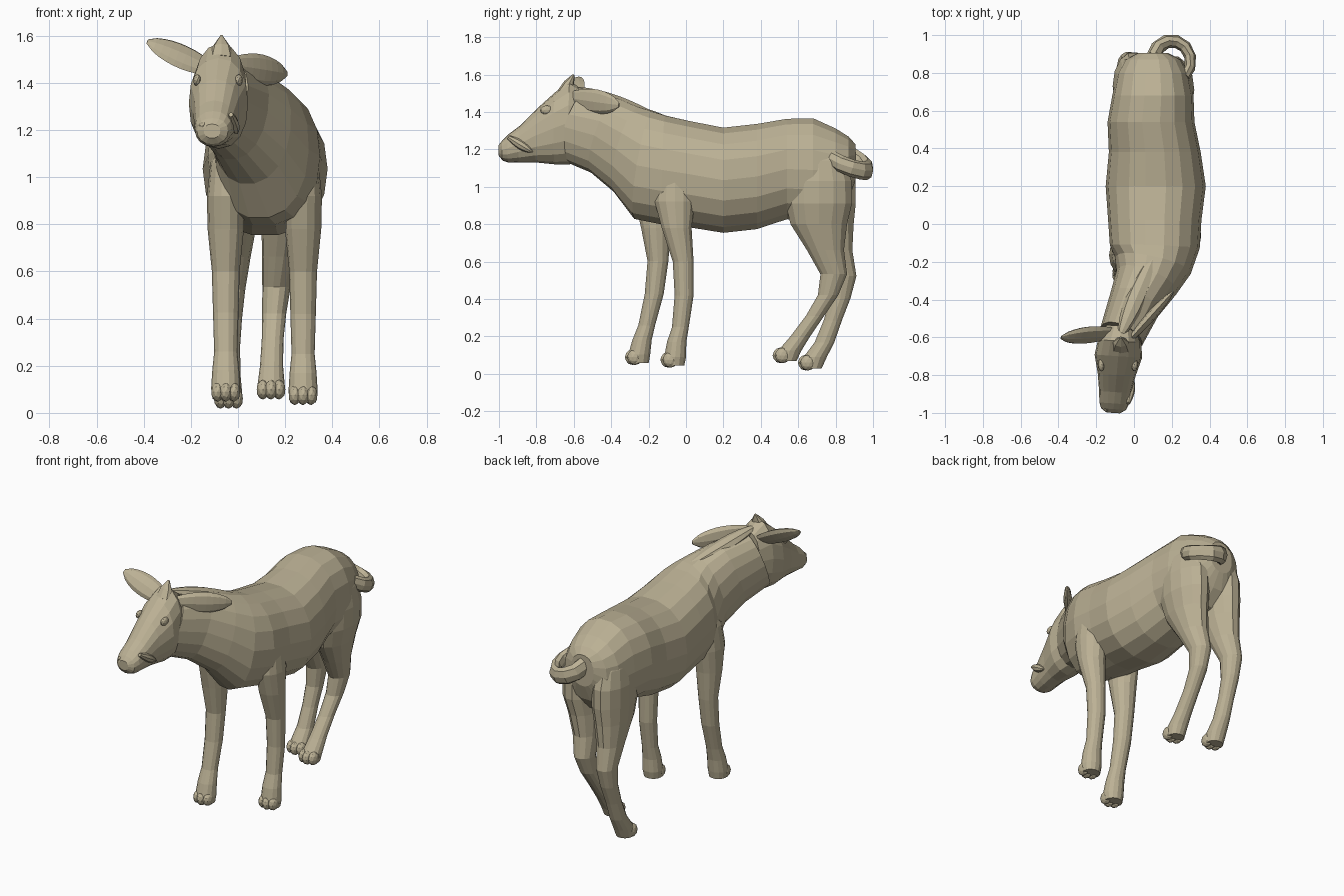
import bpy, bmesh, math
from mathutils import Vector, Matrix

if "Cube" in bpy.data.objects:
    bpy.data.objects.remove(bpy.data.objects["Cube"])

hide = bpy.data.materials.new("tan_hide")
hide.diffuse_color = (.5, .44, .30, 1)
hide.use_nodes = True
hide.node_tree.nodes["Principled BSDF"].inputs["Base Color"].default_value = hide.diffuse_color


def finish(name, bm):
    bmesh.ops.recalc_face_normals(bm, faces=bm.faces)
    me = bpy.data.meshes.new(name)
    bm.to_mesh(me)
    bm.free()
    me.materials.append(hide)
    ob = bpy.data.objects.new(name, me)
    bpy.context.collection.objects.link(ob)
    return ob


def skin(name, rings):
    """Bridge rings of points into a closed, flat shaded skin."""
    bm = bmesh.new()
    vs = [[bm.verts.new(p) for p in r] for r in rings]
    n = len(vs[0])
    for a, b in zip(vs, vs[1:]):
        for i in range(n):
            j = (i + 1) % n
            bm.faces.new((a[i], a[j], b[j], b[i]))
    bm.faces.new(vs[0])
    bm.faces.new(vs[-1])
    return finish(name, bm)


def ring(c, u, v, n, power=1):
    """Oval ring; power below 1 makes it boxier."""
    pts = []
    for i in range(n):
        a = 2 * math.pi * i / n
        s, t = math.cos(a), math.sin(a)
        pts.append(c + u * math.copysign(abs(s) ** power, s) + v * math.copysign(abs(t) ** power, t))
    return pts


def tilted(x, y, z, ru, rv, yaw=0, pitch=0, n=18, power=1):
    m = Matrix.Rotation(math.radians(yaw), 3, 'Z') @ Matrix.Rotation(math.radians(-pitch), 3, 'X')
    return ring(Vector((x, y, z)), m @ Vector((ru, 0, 0)), m @ Vector((0, 0, rv)), n, power)


def sweep(name, path, sizes, roll=0, n=8):
    """Oval tube along a path; sizes give half thickness and half height."""
    rings = []
    for i, (p, (ru, rv)) in enumerate(zip(path, sizes)):
        t = (path[min(i + 1, len(path) - 1)] - path[max(i - 1, 0)]).normalized()
        u = Matrix.Rotation(math.radians(roll), 3, t) @ t.cross(Vector((0, 0, 1))).normalized()
        rings.append(ring(p, u * ru, u.cross(t) * rv, n))
    return skin(name, rings)


def leaf(name, base, tip, thick, width, roll=0, blunt=.7, steps=9):
    """Straight leaf shape, wide in the middle and narrow at the ends."""
    ts = [i / steps for i in range(steps + 1)]
    swell = [math.sin(math.pi * (.1 + .885 * t ** 1.15)) ** blunt for t in ts]
    path = [Vector(base).lerp(Vector(tip), t) for t in ts]
    return sweep(name, path, [(thick * s, width * s) for s in swell], roll)


def blob(name, loc, size):
    bm = bmesh.new()
    bmesh.ops.create_icosphere(bm, subdivisions=2, radius=1)
    bmesh.ops.scale(bm, vec=size, verts=bm.verts)
    bmesh.ops.translate(bm, vec=loc, verts=bm.verts)
    return finish(name, bm)


# Trunk and neck: y, centre x, centre z, half width, half height
trunk = [(.905, .10, 1.13, .08, .1), (.87, .10, 1.10, .15, .17), (.80, .10, 1.08, .19, .235),
         (.68, .10, 1.09, .215, .28), (.54, .09, 1.095, .23, .272), (.38, .11, 1.055, .243, .285),
         (.20, .115, 1.035, .265, .285), (.02, .11, 1.067, .247, .288), (-.12, .11, 1.09, .238, .295),
         (-.22, .10, 1.115, .205, .295),
         (-.31, .065, 1.20, .17, .24), (-.43, .0, 1.275, .14, .215), (-.60, -.07, 1.32, .12, .19)]
rings = []
for y, x, z, w, h in trunk:
    turn = min(1, max(0, (-.1 - y) / .25))  # neck turns aside and rises
    rings.append(tilted(x, y, z, w, h, -26 * turn, 20 * turn, power=.9))
skin("body_and_neck", rings)

# Ridge along the top of the neck
leaf("neck_crest", (.11, -.16, 1.375), (-.08, -.61, 1.53), .055, .04)

# Head: y, top z, bottom z, half width
head = [(-.54, 1.51, 1.17, .08), (-.62, 1.565, 1.12, .115), (-.70, 1.505, 1.12, .126),
        (-.80, 1.415, 1.13, .1), (-.89, 1.325, 1.13, .085), (-.95, 1.28, 1.13, .078),
        (-.98, 1.25, 1.14, .066), (-1.0, 1.225, 1.165, .035)]
skin("head", [tilted(-.02 + .09 * y, y, (t + b) / 2, w, (t - b) / 2, -4, n=16, power=.9)
              for y, t, b, w in head])

# Pointed tuft on the crown
tuft = [Vector((-.07, -.66, 1.50)), Vector((-.07, -.625, 1.55)), Vector((-.07, -.60, 1.60))]
sweep("crown_tuft", tuft, [(.055, .03), (.04, .03), (.005, .005)])

# Eyes and nostrils on both sides
for s, side in ((-1, "left"), (1, "right")):
    blob("eye_" + side, (-.085 + s * .088, -.745, 1.41), (.017, .035, .025))
    blob("nostril_" + side, (-.11 + s * .038, -.975, 1.22), (.018, .018, .016))

# Lip flap on the right of the mouth
leaf("lip_flap", (-.03, -.95, 1.265), (-.005, -.82, 1.185), .022, .025)

# Ears: one spread sideways, one folded back
leaf("ear_left", (-.1, -.575, 1.45), (-.385, -.6, 1.575), .024, .067, 40, .55)
leaf("ear_right", (-.03, -.62, 1.475), (.207, -.358, 1.437), .026, .066, 0, .55)

# Tail curling round to the right
curl = [i / 7 for i in range(8)]
arc = [math.radians(170 - 220 * t) for t in curl]
sweep("tail", [Vector((.2 + .1 * math.cos(a), .86 + .11 * math.sin(a), 1.155 - .07 * math.sin(math.pi * t)))
               for a, t in zip(arc, curl)], [(.04 - .012 * t, .058 - .016 * t) for t in curl])


def leg(name, profile, ys, foot_x, spread, lift):
    """Profile rows: z, half width, half depth; ys place each row."""
    secs = [(foot_x + spread * min(z * z, .85), y, z + lift * max(0, 1 - z / .7), w, d)
            for (z, w, d), y in zip(profile, ys)]
    skin(name, [tilted(*s, 0, 90, 14) for s in secs])
    # Three toes at the front of each foot
    x, y, z = secs[-1][:3]
    for i in (-1, 0, 1):
        blob(name + "_toe", (x + i * .034, y - .035 + abs(i) * .012, z + .03), (.028, .042, .042))


# Front legs
front = [(1.14, .03, .05), (1.06, .065, .095), (.92, .08, .11), (.78, .077, .082), (.6, .059, .057),
         (.42, .054, .052), (.25, .049, .046), (.17, .057, .053), (.09, .062, .06), (.045, .055, .052)]
leg("front_leg_right", front, [-.06, -.06, -.06, -.05, -.015, -.01, -.03, -.05, -.058, -.06], .276, 0, 0)
leg("front_leg_left", front, [-.15, -.155, -.165, -.16, -.15, -.17, -.21, -.235, -.25, -.25], -.052, 0, .015)

# Hind legs
hind = [(1.24, .05, .08), (1.14, .09, .145), (1.03, .107, .18), (.91, .105, .182), (.8, .094, .155),
        (.66, .076, .102), (.52, .06, .073), (.4, .051, .056), (.28, .046, .05), (.16, .049, .054),
        (.08, .057, .064), (.02, .052, .052)]
leg("hind_leg_right", hind, [.72, .71, .71, .71, .71, .745, .79, .76, .69, .61, .555, .54], .14, .085, .05)
leg("hind_leg_left", hind, [.73, .73, .73, .73, .745, .79, .84, .825, .785, .74, .69, .675], -.04, .04, .01)
